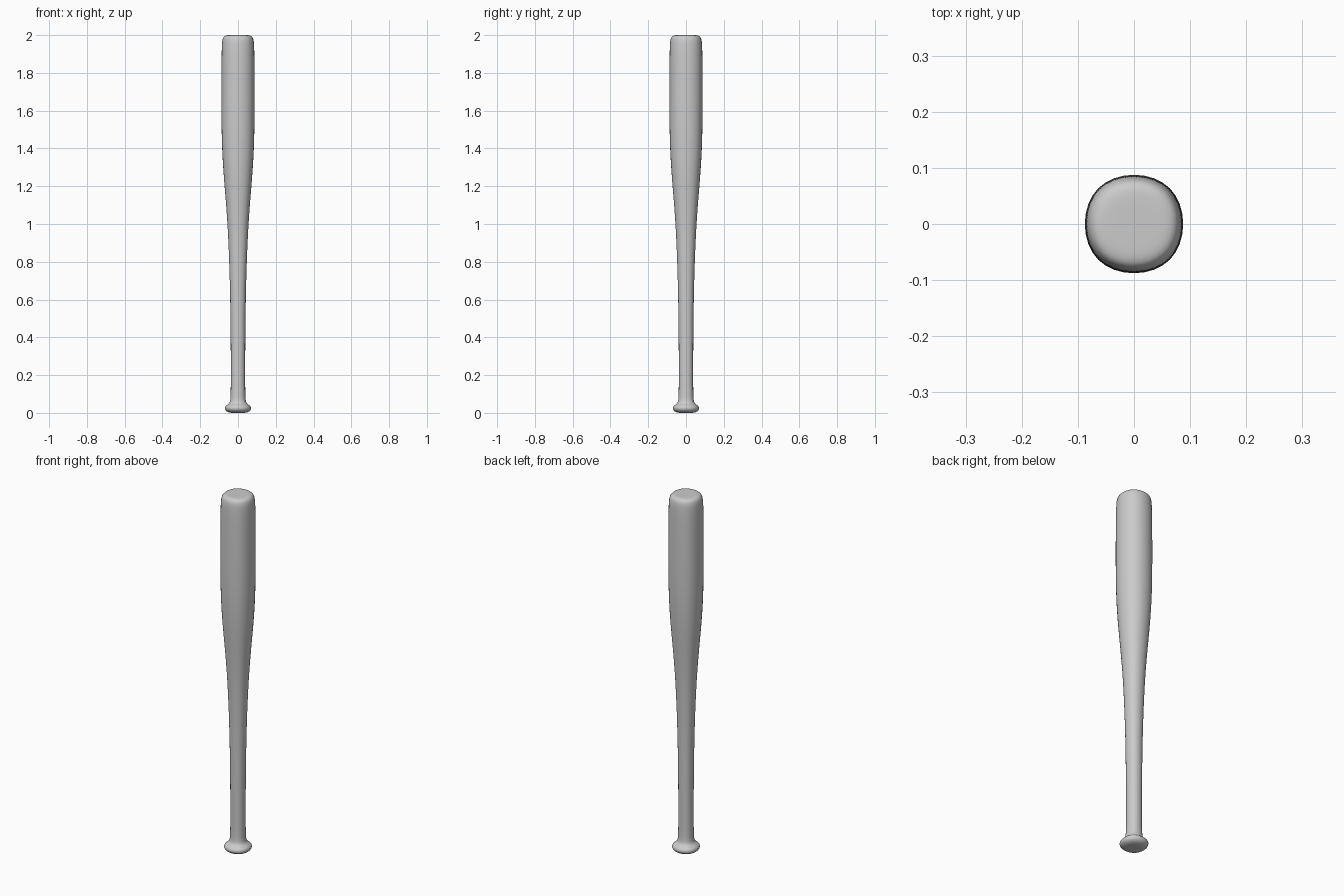
import bpy, bmesh

if "Cube" in bpy.data.objects:
    bpy.data.objects.remove(bpy.data.objects["Cube"])

# Square control sections (height, half-width at the flats) from knob to tip
PROFILE = [
    (0.0, 0.022), (0.0, 0.045), (0.012, 0.069), (0.036, 0.071), (0.050, 0.042),
    (0.085, 0.038), (0.30, 0.038), (0.50, 0.0395), (0.70, 0.043), (0.90, 0.050),
    (1.05, 0.0585), (1.20, 0.071), (1.33, 0.081), (1.46, 0.0865), (1.62, 0.088),
    (1.80, 0.0875), (1.93, 0.0865), (1.985, 0.083), (2.0, 0.067), (2.0, 0.035),
]
SHRINK = 0.917  # how far smoothing pulls a square section in at its flats

gray = bpy.data.materials.new("gray")
gray.diffuse_color = (0.6, 0.6, 0.6, 1)
gray.use_nodes = True
gray.node_tree.nodes["Principled BSDF"].inputs["Base Color"].default_value = gray.diffuse_color

# Bat body: stacked squares, bridged and capped
bm = bmesh.new()
rings = []
for z, r in PROFILE:
    a = r / SHRINK
    rings.append([bm.verts.new((x * a, y * a, z))
                  for x, y in ((-1, -1), (1, -1), (1, 1), (-1, 1))])
for low, high in zip(rings, rings[1:]):
    for i in range(4):
        j = (i + 1) % 4
        bm.faces.new((low[i], low[j], high[j], high[i]))
bm.faces.new(rings[0][::-1])
bm.faces.new(rings[-1])
for f in bm.faces:
    f.smooth = True

mesh = bpy.data.meshes.new("bat")
bm.to_mesh(mesh)
bm.free()
mesh.materials.append(gray)
bat = bpy.data.objects.new("bat", mesh)
bpy.context.collection.objects.link(bat)

# Smooth the squares into rounded sections
sub = bat.modifiers.new("smooth", 'SUBSURF')
sub.levels = sub.render_levels = 3
